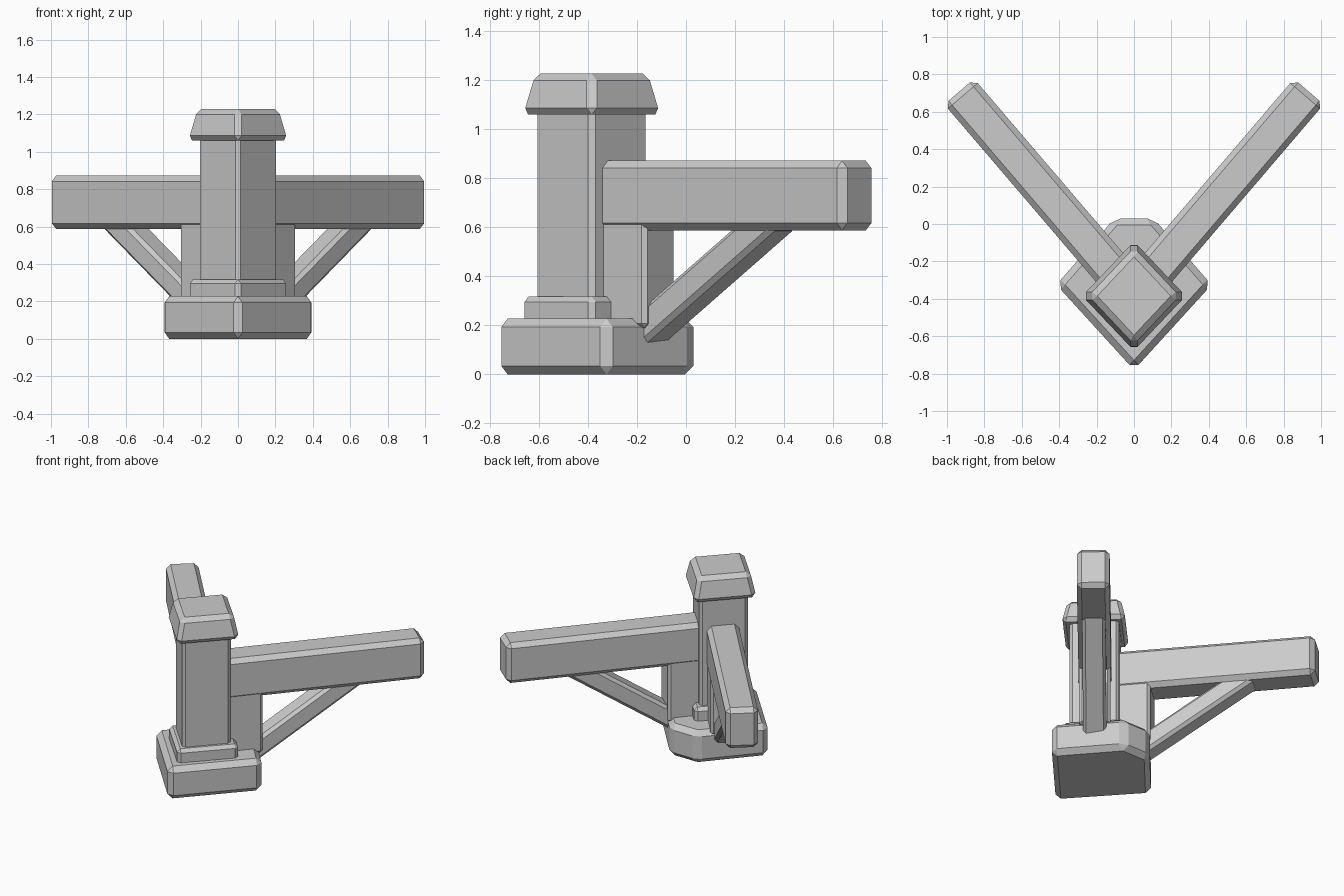
import bpy, bmesh, math
from mathutils import Vector, Matrix

if "Cube" in bpy.data.objects:
    bpy.data.objects.remove(bpy.data.objects["Cube"])

CY = -0.385                      # y of the corner post's axis
ANG = math.atan2(0.76, 0.65)     # rail direction measured from x


def finish(name, bm, bevel):
    bmesh.ops.recalc_face_normals(bm, faces=bm.faces)
    bmesh.ops.bevel(bm, geom=bm.edges[:], offset=bevel, offset_type='OFFSET',
                    segments=1, affect='EDGES', clamp_overlap=True)
    bmesh.ops.recalc_face_normals(bm, faces=bm.faces)
    mesh = bpy.data.meshes.new(name)
    bm.to_mesh(mesh)
    bm.free()
    ob = bpy.data.objects.new(name, mesh)
    bpy.context.collection.objects.link(ob)
    return ob


def prism(name, low, high, z0, z1, bevel):
    """Chamfered solid between two outlines with equal point counts."""
    bm = bmesh.new()
    a = [bm.verts.new((x, y, z0)) for x, y in low]
    b = [bm.verts.new((x, y, z1)) for x, y in high]
    bm.faces.new(a[::-1])
    bm.faces.new(b)
    n = len(a)
    for i in range(n):
        j = (i + 1) % n
        bm.faces.new((a[i], a[j], b[j], b[i]))
    return finish(name, bm, bevel)


def diamond(rx, ry):
    return [(0, CY - ry), (rx, CY), (0, CY + ry), (-rx, CY)]


def beam(name, side, p0, p1, width, height, bevel):
    """Chamfered bar between two (distance, z) points in a rail's plane."""
    d = Vector((side * math.cos(ANG), math.sin(ANG), 0))
    a, b = (Vector((0, CY, z)) + d * t for t, z in (p0, p1))
    x = (b - a).normalized()
    y = Vector((0, 0, 1)).cross(x).normalized()
    z = x.cross(y)
    m = Matrix((x, y, z)).transposed().to_4x4()
    m.translation = (a + b) / 2
    bm = bmesh.new()
    bmesh.ops.create_cube(bm, size=1)
    bmesh.ops.scale(bm, vec=((b - a).length, width, height), verts=bm.verts)
    bmesh.ops.transform(bm, matrix=m, verts=bm.verts)
    return finish(name, bm, bevel)


# Footing block with a cut-off back corner
foot = [(0, -0.78), (0.415, -0.325), (0.105, 0.03), (-0.105, 0.03), (-0.415, -0.325)]
prism("base", foot, foot, 0.0, 0.228, 0.035)

# Corner post with its collar and tapered cap
prism("collar", diamond(0.272, 0.29), diamond(0.272, 0.29), 0.18, 0.318, 0.022)
prism("post", diamond(0.217, 0.235), diamond(0.217, 0.235), 0.2, 1.12, 0.02)
prism("cap", diamond(0.285, 0.3), diamond(0.235, 0.25), 1.06, 1.228, 0.028)

# Two rails, each with a short support wall and a diagonal brace
for side, label in ((-1, "left"), (1, "right")):
    beam(label + "_rail", side, (0.05, 0.73), (1.438, 0.73), 0.21, 0.285, 0.03)
    beam(label + "_support", side, (0.08, 0.41), (0.37, 0.41), 0.2, 0.44, 0.018)
    beam(label + "_brace", side, (0.29, 0.17), (1.01, 0.65), 0.15, 0.13, 0.02)
